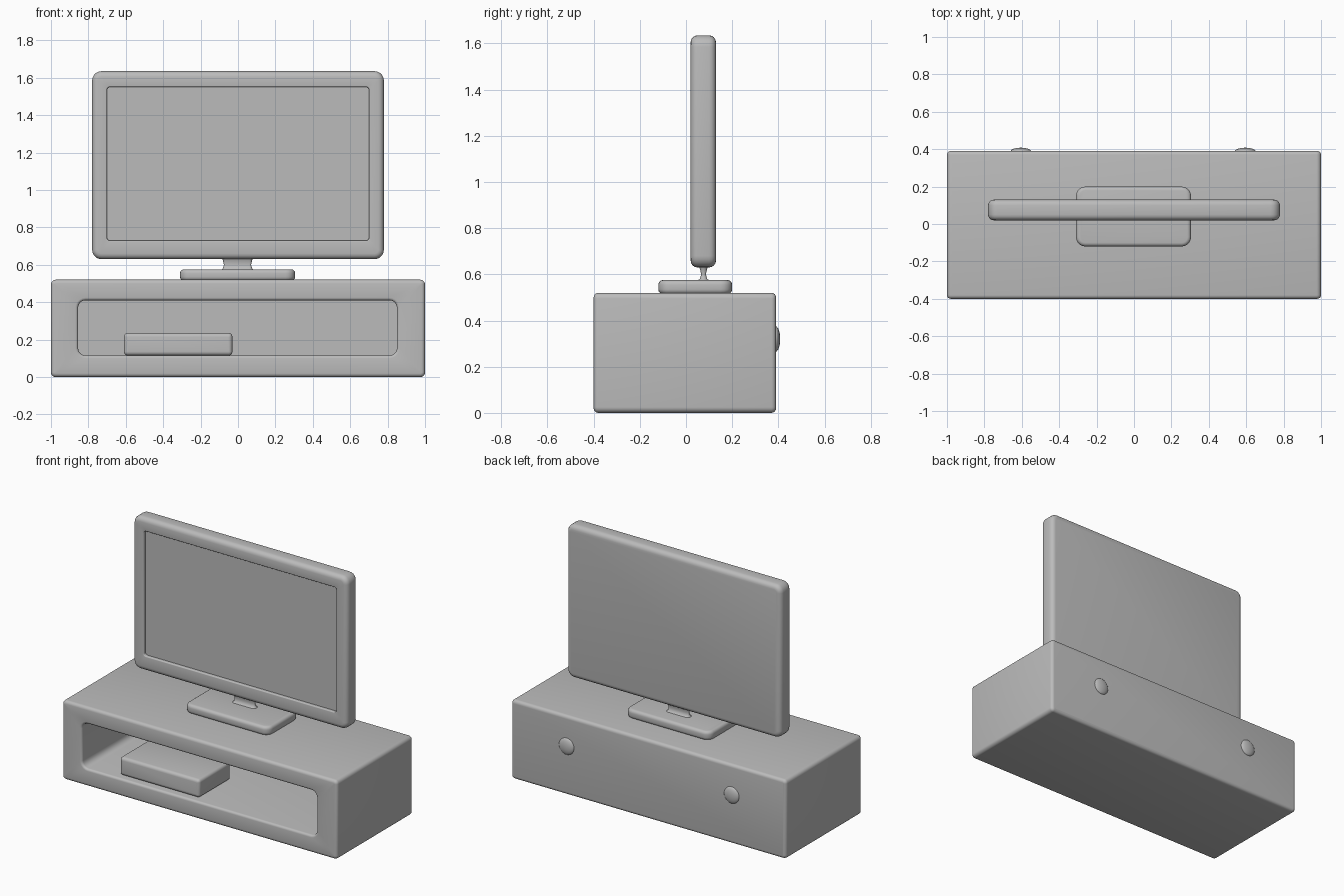
import bpy
import bmesh
import math

if "Cube" in bpy.data.objects:
    bpy.data.objects.remove(bpy.data.objects["Cube"], do_unlink=True)

GREY = (0.5, 0.5, 0.5, 1)
grey = bpy.data.materials.new("plain grey")
grey.use_nodes = True
grey.diffuse_color = GREY
grey.node_tree.nodes["Principled BSDF"].inputs["Base Color"].default_value = GREY


def finish(obj, name):
    obj.name = obj.data.name = name
    obj.data.materials.append(grey)
    bpy.ops.object.select_all(action='DESELECT')
    obj.select_set(True)
    bpy.context.view_layer.objects.active = obj
    bpy.ops.object.shade_smooth_by_angle(angle=math.radians(40))


def outline(rect, inset, steps=5):
    """Rounded rectangle (u0, u1, v0, v1, radius), shrunk by inset."""
    u0, u1, v0, v1, r = rect
    u0, u1, v0, v1 = u0 + inset, u1 - inset, v0 + inset, v1 - inset
    r = max(r - inset, 0.004)
    corners = [(u1 - r, v1 - r), (u0 + r, v1 - r), (u0 + r, v0 + r), (u1 - r, v0 + r)]
    points = []
    for quarter, (u, v) in enumerate(corners):
        for i in range(steps + 1):
            a = (quarter + i / steps) * math.pi / 2
            points.append((u + r * math.cos(a), v + r * math.sin(a)))
    return points


def rounded_edge(rect, depth, radius, outward, steps=4):
    """Rings turning from the face at depth into the side wall."""
    rings = []
    for i in range(steps + 1):
        a = i / steps * math.pi / 2
        rings.append((rect, radius * (1 - math.sin(a)), depth + outward * radius * (1 - math.cos(a))))
    return rings


def loft(name, rings, upright=False):
    """Skin rings of (rect, inset, depth) along y, or along z if upright."""
    bm = bmesh.new()
    loops = []
    for rect, inset, d in rings:
        loops.append([bm.verts.new((u, v, d) if upright else (u, d, v))
                      for u, v in outline(rect, inset)])
    for a, b in zip(loops, loops[1:]):
        for i in range(len(a)):
            j = (i + 1) % len(a)
            bm.faces.new((a[i], a[j], b[j], b[i]))
    bm.faces.new(loops[0])
    bm.faces.new(loops[-1])
    bmesh.ops.recalc_face_normals(bm, faces=bm.faces)
    mesh = bpy.data.meshes.new(name)
    bm.to_mesh(mesh)
    bm.free()
    obj = bpy.data.objects.new(name, mesh)
    bpy.context.collection.objects.link(obj)
    finish(obj, name)
    return obj


def slab(rect, near, far, radius):
    return rounded_edge(rect, near, radius, 1) + rounded_edge(rect, far, radius, -1)[::-1]


def recess(rect, near, floor, radius):
    """Rings for a pocket sunk into the near face, from its floor to the rim."""
    rim = [(rect, -radius * (1 - math.cos(a)), near + radius * (1 - math.sin(a)))
           for a in (i / 4 * math.pi / 2 for i in range(5))]
    return [(rect, 0, floor)] + rim


# Cabinet with open front shelf
cabinet = (-1, 1, 0, 0.52, 0.025)
opening = (-0.855, 0.85, 0.115, 0.41, 0.04)
loft("cabinet", recess(opening, -0.4, 0.33, 0.015) + slab(cabinet, -0.4, 0.39, 0.02))

# Media box on the shelf
loft("media_box", slab((-0.61, -0.03, 0.115, 0.235, 0.02), -0.36, -0.03, 0.02))

# Screen housing with recessed display
housing = (-0.78, 0.78, 0.63, 1.635, 0.05)
display = (-0.7, 0.7, 0.73, 1.55, 0.015)
loft("screen_housing", recess(display, 0.02, 0.04, 0.006) + slab(housing, 0.02, 0.13, 0.03))

# Stand foot and thin neck
loft("stand_foot", slab((-0.31, 0.305, -0.12, 0.2, 0.05), 0.515, 0.575, 0.02), upright=True)
neck = (-0.075, 0.07, 0.066, 0.086, 0.009)
loft("stand_neck", [(neck, -0.02, 0.57), (neck, -0.006, 0.58), (neck, 0, 0.6),
                    (neck, -0.006, 0.625), (neck, -0.015, 0.65)], upright=True)

# Round knobs on the back
for side, x in (("right", -0.605), ("left", 0.595)):
    bpy.ops.mesh.primitive_uv_sphere_add(segments=24, ring_count=12, radius=1, location=(x, 0.388, 0.32))
    knob = bpy.context.object
    knob.scale = (0.055, 0.02, 0.055)
    finish(knob, "back_knob_" + side)
